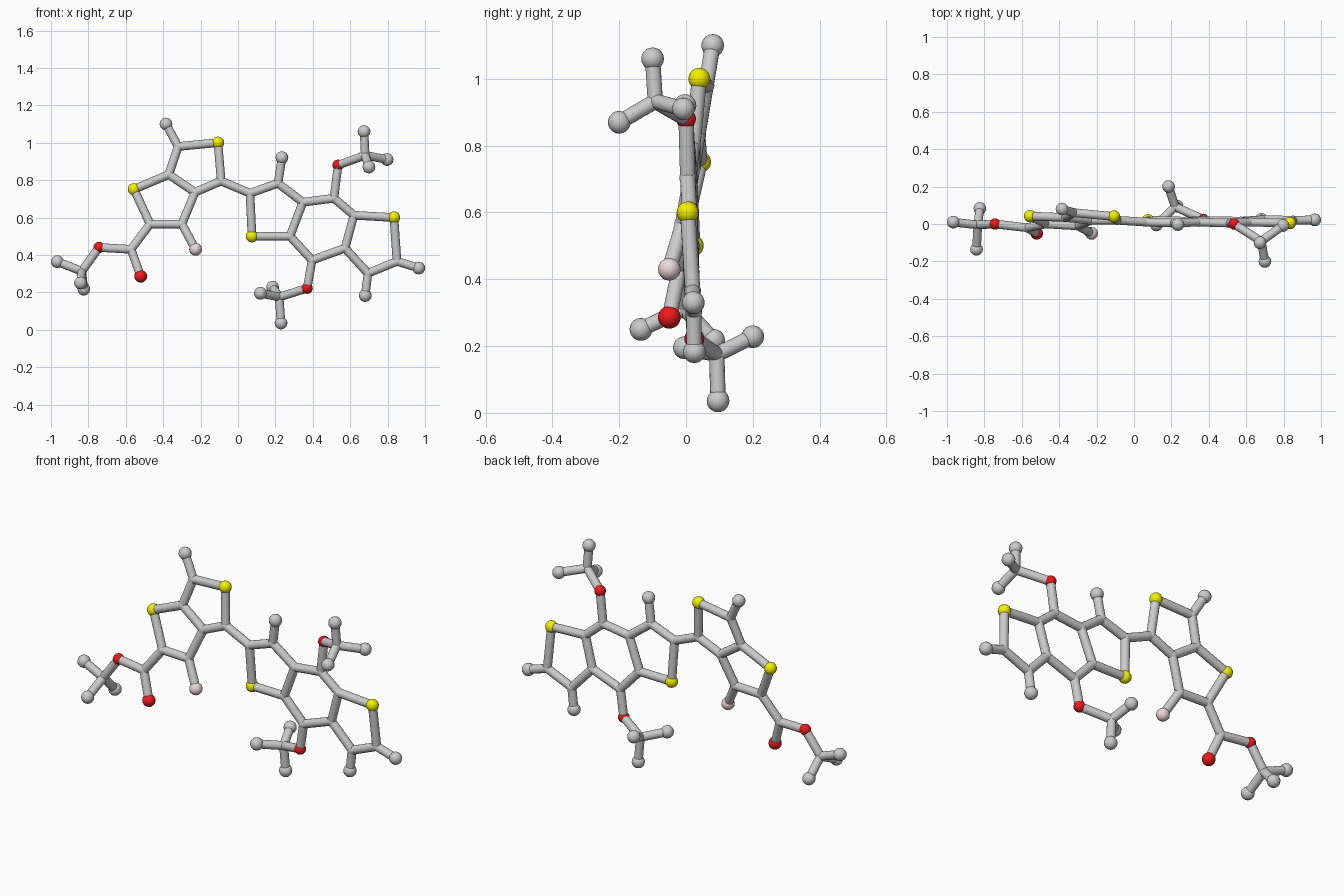
import bpy, bmesh
from mathutils import Vector, Matrix

if "Cube" in bpy.data.objects:
    bpy.data.objects.remove(bpy.data.objects["Cube"])

BOND_R, JOINT_R, TIP_R = 0.023, 0.025, 0.034

# hidden ring / chain joints
joints = dict(
    a=(-.32, .06, .98), b=(-.37, .035, .83), c=(-.23, .02, .735), d=(-.09, .02, .795),
    f=(-.30, -.01, .565), g=(-.47, 0, .565), h=(-.572, -.02, .43), i=(-.835, -.005, .313),
    e=(.064, .01, .73), j=(.214, .005, .783), k=(.347, .01, .682), l=(.278, .015, .50),
    m=(.513, .005, .703), n=(.68, -.092, .933), o=(.62, .01, .612), p=(.85, .02, .366),
    q=(.695, .023, .302), r=(.572, .015, .436), s=(.396, .018, .372), t=(.22, .092, .175))
# grey end balls, each with the joint it hangs from
tips = [("a", (-.385, .08, 1.10)), ("i", (-.966, .01, .364)), ("i", (-.842, -.135, .25)),
        ("i", (-.824, .083, .217)), ("j", (.235, -.003, .92)), ("n", (.674, -.10, 1.06)),
        ("n", (.797, -.008, .91)), ("n", (.70, -.20, .87)), ("p", (.966, .022, .33)),
        ("q", (.68, .025, .183)), ("t", (.12, -.005, .195)), ("t", (.185, .20, .228)),
        ("t", (.23, .096, .036))]
yellow = dict(S1=(-.556, .042, .751), S2=(-.107, .04, 1.0), S3=(.075, .02, .50), S4=(.834, .005, .60))
red = dict(O2=(-.743, 0, .44), O3=(.535, 0, .88), O4=(.37, .025, .222))
red_end = dict(O1=(-.52, -.05, .286))
pink = dict(F1=(-.227, -.05, .43))
links = ("a-b a-S2 S2-d d-c c-b b-S1 S1-g g-f f-c f-F1 g-h h-O1 h-O2 O2-i d-e "
         "e-S3 S3-l l-k k-j j-e k-m m-o o-r r-s s-l m-O3 O3-n o-S4 S4-p p-q q-r s-O4 O4-t").split()


def finish(name, bm, color=None):
    mesh = bpy.data.meshes.new(name)
    bm.to_mesh(mesh)
    bm.free()
    for poly in mesh.polygons:
        poly.use_smooth = len(poly.vertices) < 5
    ob = bpy.data.objects.new(name, mesh)
    bpy.context.collection.objects.link(ob)
    if color:
        mat = bpy.data.materials.new(name)
        mat.diffuse_color = color
        mat.use_nodes = True
        mat.node_tree.nodes["Principled BSDF"].inputs["Base Color"].default_value = mat.diffuse_color
        mesh.materials.append(mat)


def balls(name, points, radius, color=None):
    bm = bmesh.new()
    for p in points:
        bmesh.ops.create_uvsphere(bm, u_segments=16, v_segments=10, radius=radius,
                                  matrix=Matrix.Translation(p))
    finish(name, bm, color)


def rods(name, pairs):
    bm = bmesh.new()
    for p, q in pairs:
        p, q = Vector(p), Vector(q)
        d = q - p
        rot = d.to_track_quat('Z', 'Y').to_matrix().to_4x4()
        bmesh.ops.create_cone(bm, cap_ends=True, segments=16, radius1=BOND_R, radius2=BOND_R,
                              depth=d.length, matrix=Matrix.Translation((p + q) / 2) @ rot)
    finish(name, bm)


# connecting rods
nodes = {**joints, **yellow, **red, **red_end, **pink}
rods("ring_and_chain_rods", [tuple(nodes[n] for n in link.split("-")) for link in links])
rods("end_rods", [(joints[n], p) for n, p in tips])

# balls
balls("rod_joints", joints.values(), JOINT_R)
balls("grey_end_balls", [p for _, p in tips], TIP_R)
balls("yellow_balls", yellow.values(), 0.033, (.9, .88, .0, 1))
balls("red_bridge_balls", red.values(), 0.030, (.85, .01, .01, 1))
balls("red_end_ball", red_end.values(), TIP_R, (.85, .01, .01, 1))
balls("pink_end_ball", pink.values(), TIP_R, (.85, .68, .71, 1))
